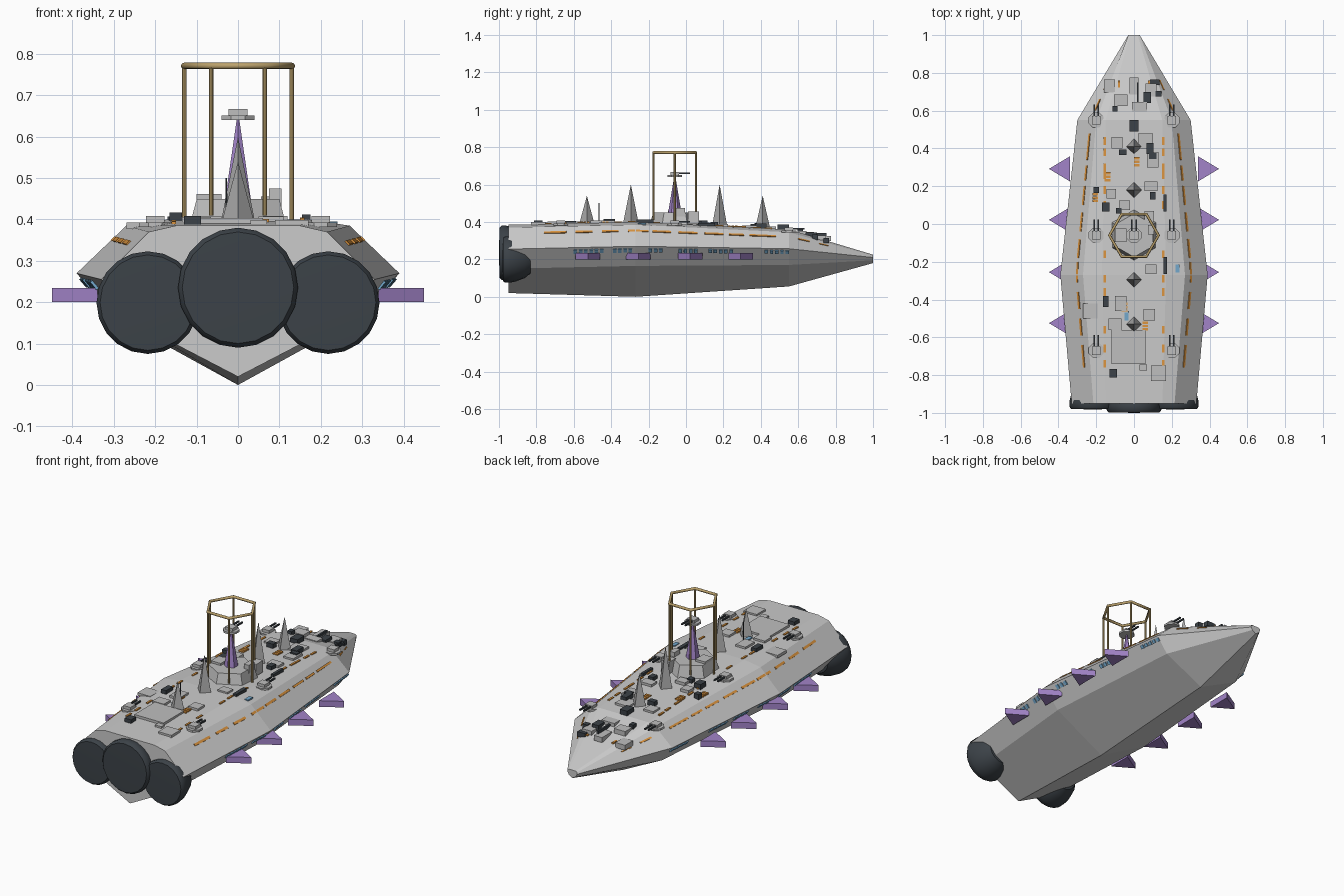
import bpy, bmesh, math
from mathutils import Matrix, Vector

if "Cube" in bpy.data.objects:
    bpy.data.objects.remove(bpy.data.objects["Cube"])

def mat(name, r, g, b):
    m = bpy.data.materials.new(name)
    m.diffuse_color = (r, g, b, 1)
    m.use_nodes = True
    m.node_tree.nodes["Principled BSDF"].inputs["Base Color"].default_value = m.diffuse_color
    return m

HULL = mat("hull_grey", .60, .60, .60)
PLATE = mat("plate_grey", .52, .52, .52)
SPIRE = mat("spire_grey", .40, .40, .40)
DARK = mat("charcoal", .045, .055, .065)
PURPLE = mat("purple", .36, .23, .58)
GOLD = mat("gold", .50, .36, .15)
ORANGE = mat("orange", .72, .30, .05)
BLUE = mat("window_blue", .17, .39, .60)

def finish(bm, name, material, smooth=False):
    bmesh.ops.recalc_face_normals(bm, faces=bm.faces)
    me = bpy.data.meshes.new(name)
    bm.to_mesh(me)
    bm.free()
    me.materials.append(material)
    ob = bpy.data.objects.new(name, me)
    bpy.context.collection.objects.link(ob)
    if smooth:
        bpy.context.view_layer.objects.active = ob
        ob.select_set(True)
        bpy.ops.object.shade_smooth_by_angle(angle=math.radians(40))
        ob.select_set(False)
    return ob

def box(bm, x, y, z0, sx, sy, h):
    m = Matrix.Translation((x, y, z0 + h / 2)) @ Matrix.Diagonal((sx, sy, h, 1))
    bmesh.ops.create_cube(bm, size=1, matrix=m)

def cone(bm, x, y, z0, z1, r0, r1, n, turn=0):
    m = Matrix.Translation((x, y, (z0 + z1) / 2)) @ Matrix.Rotation(turn, 4, 'Z')
    bmesh.ops.create_cone(bm, cap_ends=True, segments=n, radius1=r0, radius2=r1,
                          depth=z1 - z0, matrix=m)

# Hull stations: y, then keel, bilge, knuckle, shoulder, deck edge
STATIONS = [
    (-.95, [(0, .02), (.25, .15), (.33, .255), (.215, .37), (.15, .385)]),
    (-.27, [(0, 0), (.30, .165), (.39, .27), (.27, .385), (.17, .40)]),
    (.55, [(0, .055), (.235, .17), (.30, .257), (.20, .345), (.15, .36)]),
    (1.0, [(0, .18), (.022, .195), (.03, .21), (.03, .22), (.02, .225)])]

def section(y):
    for (ya, a), (yb, b) in zip(STATIONS, STATIONS[1:]):
        if y <= yb:
            t = (y - ya) / (yb - ya)
            return [Vector(p).lerp(Vector(q), t) for p, q in zip(a, b)]

def deck(x, y):
    s = section(y)
    for p, q in ((s[4], s[3]), (s[3], s[2])):
        if abs(x) <= p.x:
            return p.y
        if abs(x) <= q.x:
            return p.lerp(q, (abs(x) - p.x) / (q.x - p.x)).y
    return s[2].y

# Hull
bm = bmesh.new()
rings = []
for y, pts in STATIONS:
    loop = pts + [(-x, z) for x, z in reversed(pts[1:])]
    rings.append([bm.verts.new((x, y, z)) for x, z in loop])
for a, b in zip(rings, rings[1:]):
    for i in range(len(a)):
        j = (i + 1) % len(a)
        bm.faces.new((a[i], a[j], b[j], b[i]))
bm.faces.new(rings[0])
bm.faces.new(rings[-1])
finish(bm, "hull", HULL)

def patch(bm, seg, y0, y1, t0, t1, side, lift=.004):
    """Thin plate lying on hull strip seg, between fractions t0 and t1."""
    c = []
    for y, t in ((y0, t0), (y1, t0), (y1, t1), (y0, t1)):
        s = section(y)
        p = s[seg].lerp(s[seg + 1], t)
        c.append(Vector((p.x * side, y, p.y)))
    n = (c[1] - c[0]).cross(c[3] - c[0]).normalized()
    if n.x * side < 0:
        n = -n
    lo = [bm.verts.new(p - n * .002) for p in c]
    hi = [bm.verts.new(p + n * lift) for p in c]
    bm.faces.new(lo)
    bm.faces.new(hi)
    for i in range(4):
        j = (i + 1) % 4
        bm.faces.new((lo[i], lo[j], hi[j], hi[i]))

# Orange side dashes
DASHES = [(-.76, -.64), (-.59, -.5), (-.45, -.36), (-.31, -.2), (-.18, -.08), (-.04, .06),
          (.1, .2), (.23, .31), (.34, .48), (.6, .66), (.71, .76)]
bm = bmesh.new()
for side in (-1, 1):
    for y0, y1 in DASHES:
        patch(bm, 2, y0, y1, .68, .76, side)
finish(bm, "side_dashes", ORANGE)

# Windows under the knuckle
bm = bmesh.new()
for side in (-1, 1):
    for start, count in ((-.6, 6), (-.39, 4), (-.2, 3), (-.04, 4), (.12, 5), (.42, 5)):
        for k in range(count):
            y = start + k * .028
            patch(bm, 1, y, y + .018, .72, .9, side, .006)
finish(bm, "windows", BLUE)

# Deck lights
bm = bmesh.new()
for side in (-1, 1):
    for y in (-.74, -.66, -.56, -.36, -.29, -.16, .1, .18, .26, .30, .38, .44, .74):
        x = side * (.155 if y < .6 else .08)
        box(bm, x, y, deck(x, y) - .002, .011, .042, .007)
for x, y in ((.015, .33), (-.14, .25), (-.205, .14), (-.05, -.44), (.06, -.54)):
    for k in (-1, 0, 1):
        box(bm, x, y + k * .018, deck(x, y) - .002, .03, .013, .009)
finish(bm, "deck_lights", ORANGE)
bm = bmesh.new()
for x, y in ((.23, -.235), (-.04, -.49)):
    box(bm, x, y, deck(x, y) - .003, .022, .042, .009)
finish(bm, "deck_windows", BLUE)

# Deck plates and machinery: x, y, width, length, height
PLATES = [(-.13, .73, .06, .07, .02), (0, .73, .05, .09, .02), (.09, .71, .06, .07, .015),
          (-.07, .655, .07, .06, .018), (.03, .62, .08, .05, .012), (-.09, .43, .06, .06, .01),
          (.06, .44, .08, .08, .01), (.10, .34, .06, .08, .012), (.09, .2, .07, .05, .012),
          (-.12, .16, .05, .05, .015), (-.05, .1, .06, .05, .015), (.09, -.24, .06, .05, .01),
          (-.07, -.42, .06, .08, .012), (-.23, -.46, .08, .08, .008), (-.03, -.65, .18, .18, .012),
          (.08, -.48, .06, .06, .012), (.13, -.79, .08, .08, .01), (-.1, -.53, .07, .06, .012),
          (.05, -.76, .04, .03, .01)]
BLOCKS = [(-.1, .61, .025, .03, .02), (0, .52, .045, .06, .025), (-.06, .38, .04, .03, .025),
          (.085, .4, .035, .06, .025), (.1, .36, .04, .03, .02), (-.2, .18, .03, .03, .025),
          (-.15, .09, .04, .05, .025), (-.08, .07, .03, .03, .02), (.11, .75, .05, .03, .02),
          (.07, .67, .04, .06, .02), (.13, .69, .03, .03, .02), (.165, -.22, .02, .09, .015),
          (-.15, -.41, .03, .06, .02), (-.11, -.79, .04, .045, .02), (.165, .11, .015, .09, .015),
          (.1, .15, .03, .04, .02), (.02, .65, .01, .2, .012)]
for name, items, m in (("deck_plates", PLATES, PLATE), ("deck_blocks", BLOCKS, DARK)):
    bm = bmesh.new()
    for x, y, w, l, h in items:
        box(bm, x, y, deck(x, y) - .008, w, l, h + .008)
    finish(bm, name, m)

# Antenna
bm = bmesh.new()
cone(bm, -.028, -.465, .39, .50, .003, .002, 6)
finish(bm, "antenna", DARK)

# Bridge base with side houses
CY = -.06
bm = bmesh.new()
cone(bm, 0, CY, .385, .45, .135, .115, 6)
box(bm, .09, CY + .03, .39, .03, .05, .085)
box(bm, -.07, CY, .39, .06, .07, .072)
box(bm, .08, .04, .39, .05, .06, .065)
finish(bm, "bridge_base", PLATE)

# Spires
bm = bmesh.new()
for y, top in ((-.53, .54), (-.295, .60), (.18, .60), (.41, .54)):
    cone(bm, 0, y, deck(0, y) - .01, top, .042, 0, 4)
finish(bm, "spires", SPIRE)
bm = bmesh.new()
cone(bm, 0, CY, .40, .645, .044, .003, 6)
finish(bm, "central_spire", PURPLE)

# Hexagonal cage
cu = bpy.data.curves.new("cage_ring", 'CURVE')
cu.dimensions = '3D'
cu.bevel_depth = .008
cu.bevel_resolution = 2
sp = cu.splines.new('POLY')
sp.points.add(5)
sp.use_cyclic_u = True
bm = bmesh.new()
for k, p in enumerate(sp.points):
    a = k * math.pi / 3
    x, y = .13 * math.cos(a), CY + .13 * math.sin(a)
    p.co = (x, y, .771, 1)
    cone(bm, x, y, .41 if k % 3 else .39, .771, .0055, .0055, 8)
finish(bm, "cage_posts", GOLD, True)
cu.materials.append(GOLD)
bpy.context.collection.objects.link(bpy.data.objects.new("cage_ring", cu))

# Twin turrets
bases, guns = bmesh.new(), bmesh.new()
spots = [(s * .2, y, deck(.2, y) - .002) for s in (-1, 1) for y in (-.67, CY, .55)]
for x, y, z in spots + [(0, CY, .64)]:
    cone(bases, x, y, z, z + .011, .043, .043, 8, math.pi / 8)
    box(bases, x, y, z + .011, .045, .045, .016)
    for s in (-1, 1):
        box(guns, x + s * .011, y + .05, z + .016, .008, .065, .008)
finish(bases, "turrets", PLATE)
finish(guns, "turret_barrels", DARK)

# Side fins
bm = bmesh.new()
for s in (-1, 1):
    for y in (-.525, -.255, .022, .292):
        tri = [(.34, y - .066), (.45, y), (.34, y + .066)]
        lo = [bm.verts.new((s * px, py, .20)) for px, py in tri]
        hi = [bm.verts.new((s * px, py, .234)) for px, py in tri]
        bm.faces.new(lo)
        bm.faces.new(hi)
        for i in range(3):
            j = (i + 1) % 3
            bm.faces.new((lo[i], lo[j], hi[j], hi[i]))
finish(bm, "side_fins", PURPLE)

# Engines: lathed pods pointing aft
for name, x, z, r, y0 in (("left_engine", -.218, .199, .124, -.982),
                          ("right_engine", .218, .199, .124, -.982),
                          ("centre_engine", 0, .235, .145, -1.0)):
    bm = bmesh.new()
    prof = [(0, 0), (r * .93, .003), (r, .015), (r, .04), (r * .95, .07),
            (r * .8, .12), (r * .6, .15), (0, .16)]
    vs = [bm.verts.new((x + a, y0 + b, z)) for a, b in prof]
    es = [bm.edges.new(e) for e in zip(vs, vs[1:])]
    bmesh.ops.spin(bm, geom=vs + es, cent=(x, y0, z), axis=(0, 1, 0),
                   angle=math.tau, steps=20, use_merge=True)
    bmesh.ops.remove_doubles(bm, verts=bm.verts, dist=.0002)
    finish(bm, name, DARK, True)
